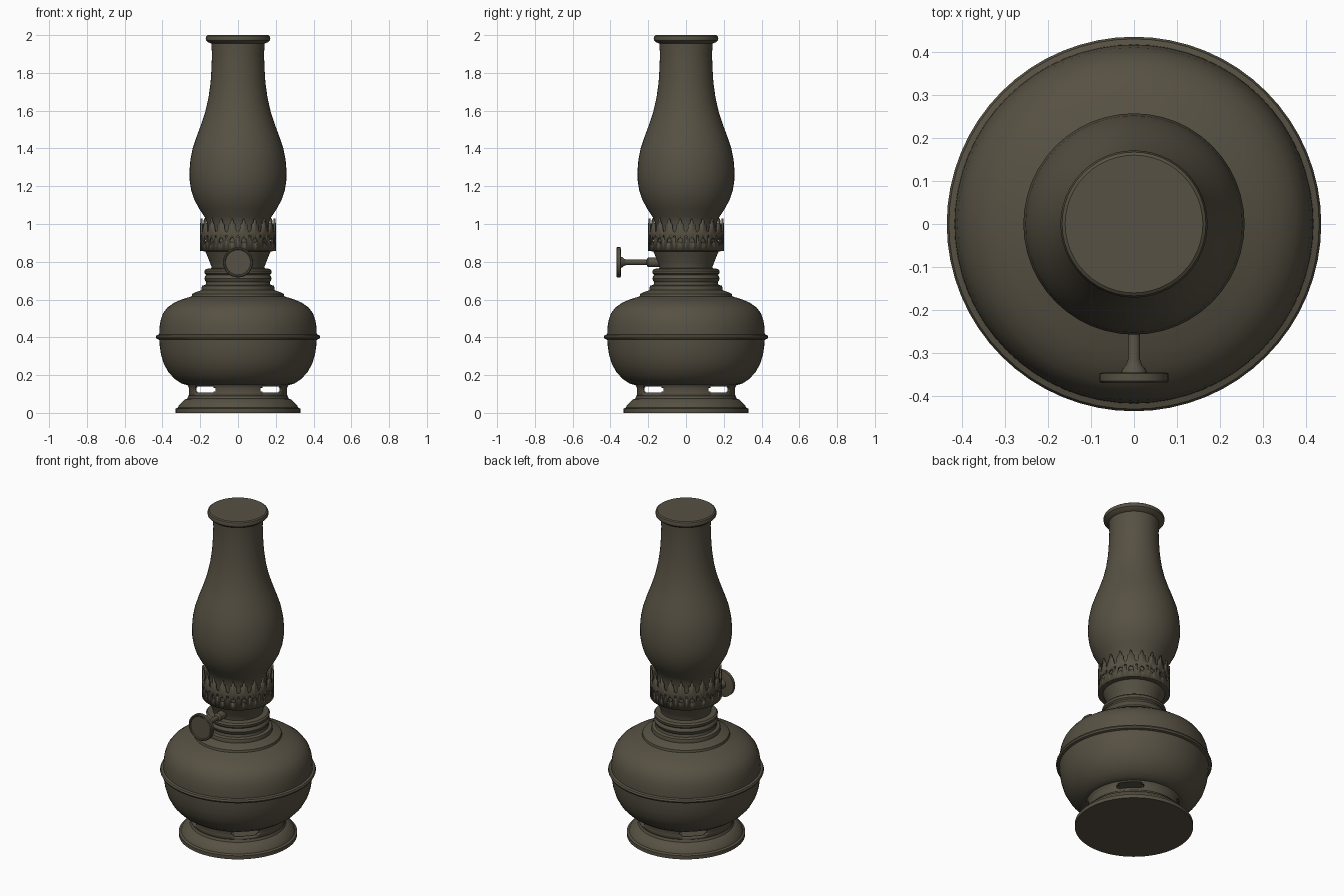
import bpy, bmesh, math
from mathutils import Matrix, Vector

if "Cube" in bpy.data.objects:
    bpy.data.objects.remove(bpy.data.objects["Cube"])

bronze = bpy.data.materials.new("dark_bronze")
bronze.diffuse_color = (0.095, 0.082, 0.056, 1)
bronze.use_nodes = True
bronze.node_tree.nodes["Principled BSDF"].inputs["Base Color"].default_value = bronze.diffuse_color
TAU = 2 * math.pi


def finish(name, bm, angle=35):
    bmesh.ops.recalc_face_normals(bm, faces=bm.faces)
    me = bpy.data.meshes.new(name)
    bm.to_mesh(me)
    bm.free()
    ob = bpy.data.objects.new(name, me)
    bpy.context.collection.objects.link(ob)
    me.materials.append(bronze)
    activate(ob)
    bpy.ops.object.shade_smooth_by_angle(angle=math.radians(angle))
    return ob


def activate(ob):
    bpy.ops.object.select_all(action='DESELECT')
    ob.select_set(True)
    bpy.context.view_layer.objects.active = ob


def lathe(name, profile, n=48, matrix=None):
    """Closed turned solid from (radius, height) points, capped at both ends."""
    bm = bmesh.new()
    rings = [[bm.verts.new((r * math.cos(TAU * i / n), r * math.sin(TAU * i / n), z))
              for i in range(n)] for r, z in profile]
    for a, b in zip(rings, rings[1:]):
        for i in range(n):
            j = (i + 1) % n
            bm.faces.new((a[i], a[j], b[j], b[i]))
    bm.faces.new(rings[0][::-1])
    bm.faces.new(rings[-1])
    if matrix:
        bmesh.ops.transform(bm, matrix=matrix, verts=bm.verts)
    return finish(name, bm)


def thicken(ob, t):
    m = ob.modifiers.new("thickness", 'SOLIDIFY')
    m.thickness = t
    m.offset = -1
    activate(ob)
    bpy.ops.object.modifier_apply(modifier=m.name)


# foot
lathe("foot", [(.33, 0), (.33, .022), (.318, .028), (.312, .042), (.298, .055),
               (.284, .07), (.268, .076), (.262, .09)], 64)

# vented wall between foot and tank, four rounded slots on the diagonals
rows = [(.262, .084), (.259, .107), (.259, .114), (.260, .132), (.262, .139), (.275, .158)]
n = 144
bm = bmesh.new()
rings = [[bm.verts.new((r * math.cos(TAU * i / n), r * math.sin(TAU * i / n), z))
          for i in range(n)] for r, z in rows]
for k in range(len(rows) - 1):
    half = (0, 16, 17.6, 16, 0)[k]
    for i in range(n):
        off = abs((i + .5) * 360 / n % 90 - 45)
        if off > half or half == 0:
            j = (i + 1) % n
            bm.faces.new((rings[k][i], rings[k][j], rings[k + 1][j], rings[k + 1][i]))
bmesh.ops.delete(bm, geom=[v for v in bm.verts if not v.link_faces], context='VERTS')
wall = finish("vented_wall", bm)
thicken(wall, .012)

# oil tank with its seam bead and stepped shoulder
lathe("oil_tank", [(.272, .148), (.30, .156), (.335, .18), (.368, .215), (.393, .26),
                   (.408, .31), (.415, .36), (.417, .388), (.43, .392), (.435, .402),
                   (.43, .412), (.417, .416), (.416, .45), (.41, .49), (.398, .525),
                   (.375, .557), (.34, .582), (.30, .60), (.245, .617), (.242, .63),
                   (.228, .638), (.205, .645), (.192, .652)], 64)
# threaded collar
lathe("collar", [(.192, .645), (.194, .66), (.19, .673), (.172, .678), (.168, .692),
                 (.174, .70), (.178, .712), (.174, .724), (.168, .73), (.176, .738),
                 (.178, .752), (.17, .762), (.142, .766)])
# burner body
lathe("burner", [(.14, .76), (.141, .775), (.15, .80), (.163, .832), (.173, .855),
                 (.199, .857), (.199, .872), (.17, .875)])

# crown gallery: scalloped teeth along the top, small holes below
TEETH = 20
half_tooth = [(0, .957), (.10, .961), (.16, .975), (.20, .998), (.33, 1.003), (.42, 1.022), (.5, 1.03)]
period = half_tooth + [(1 - t, z) for t, z in half_tooth[-2:0:-1]]
cols = [((k + t) / TEETH * TAU, z) for k in range(TEETH) for t, z in period]
bm = bmesh.new()
low, mid, high = ([], [], [])
for a, top in cols:
    for ring, z in ((low, .857), (mid, .948), (high, top)):
        ring.append(bm.verts.new((.201 * math.cos(a), .201 * math.sin(a), z)))
for a, b in ((low, mid), (mid, high)):
    for i in range(len(cols)):
        j = (i + 1) % len(cols)
        bm.faces.new((a[i], a[j], b[j], b[i]))
gallery = finish("crown_gallery", bm)
thicken(gallery, .01)

bm = bmesh.new()
for k in range(TEETH * 2):
    a = k / TEETH / 2 * TAU
    big = k % 2
    turn = Matrix.Rotation(a, 4, 'Z') @ Matrix.Translation((.2, 0, .913 if big else .933)) \
        @ Matrix.Rotation(math.pi / 2, 4, 'Y')
    r = .0125 if big else .006
    bmesh.ops.create_cone(bm, cap_ends=True, segments=10, radius1=r, radius2=r, depth=.05, matrix=turn)
cutter = finish("hole_cutter", bm)
cutter.hide_render = True
cut = gallery.modifiers.new("holes", 'BOOLEAN')
cut.operation = 'DIFFERENCE'
cut.solver = 'EXACT'
cut.object = cutter
activate(gallery)
bpy.ops.object.modifier_apply(modifier=cut.name)
bpy.data.objects.remove(cutter)

# chimney
lathe("chimney", [(.16, .87), (.16, .97), (.164, 1.01), (.178, 1.04), (.205, 1.08),
                  (.232, 1.13), (.248, 1.18), (.256, 1.23), (.257, 1.28), (.252, 1.34),
                  (.24, 1.40), (.22, 1.46), (.196, 1.525), (.173, 1.595), (.156, 1.67),
                  (.145, 1.75), (.14, 1.83), (.138, 1.90), (.141, 1.955), (.158, 1.962),
                  (.169, 1.972), (.171, 1.983), (.167, 1.995), (.16, 2.0)])

# wick knob with shaft and sleeve, pointing to the front
to_front = Matrix.Translation((0, 0, .797)) @ Matrix.Rotation(math.pi / 2, 4, 'X')
lathe("wick_sleeve", [(.025, .12), (.025, .20), (.02, .206), (.014, .208)], 20, to_front)
lathe("wick_shaft", [(.014, .19), (.014, .315), (.019, .328), (.028, .338), (.03, .35)], 20, to_front)
lathe("wick_knob", [(.072, .345), (.08, .347), (.08, .365), (.076, .369), (.07, .368),
                    (.066, .364)], 32, to_front)
